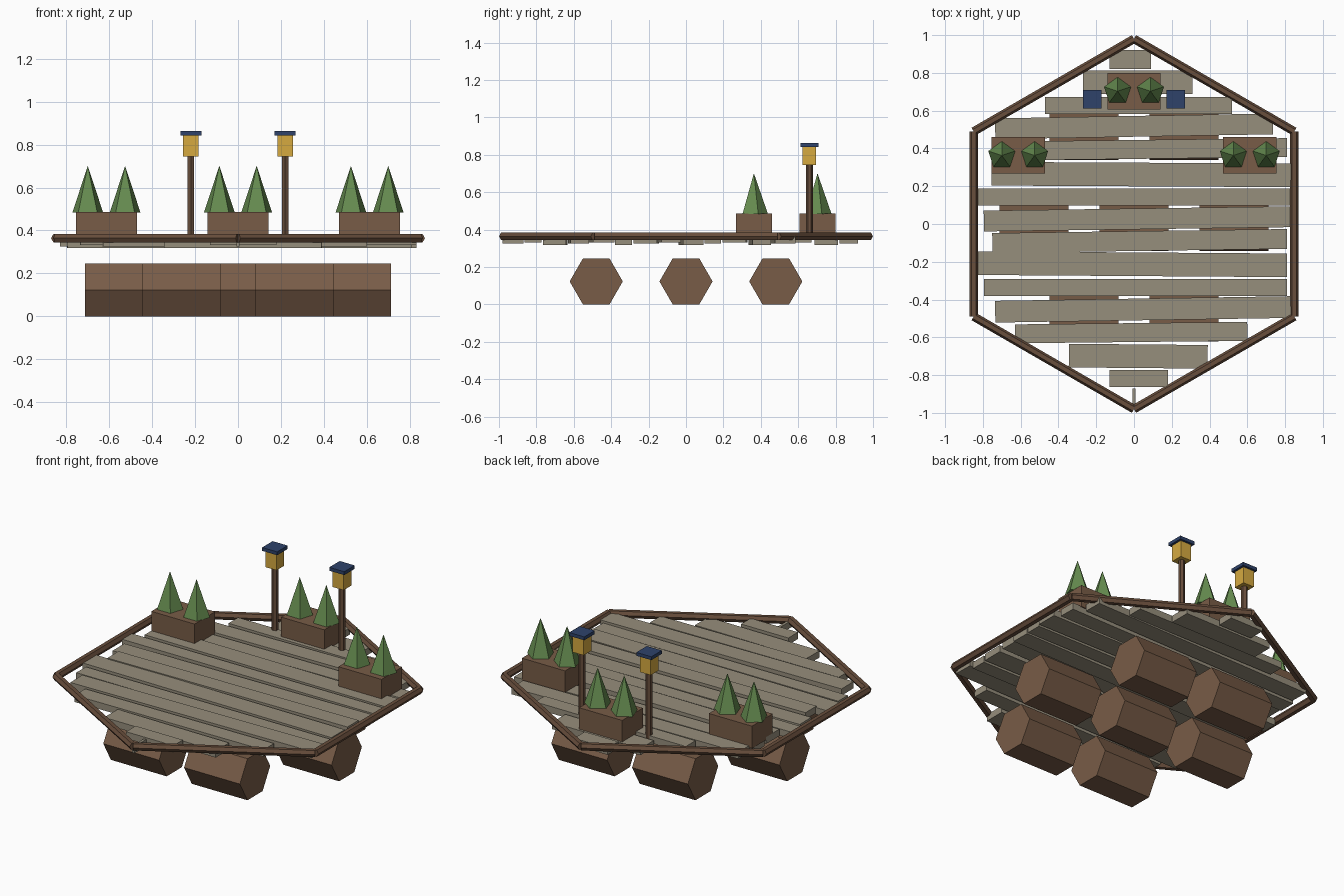
import bpy, math
from mathutils import Vector

if "Cube" in bpy.data.objects:
    bpy.data.objects.remove(bpy.data.objects["Cube"])


def srgb(name, r, g, b):
    m = bpy.data.materials.new(name)
    lin = [((c / 255 + 0.055) / 1.055) ** 2.4 for c in (r, g, b)]
    m.diffuse_color = (*lin, 1)
    m.use_nodes = True
    m.node_tree.nodes["Principled BSDF"].inputs["Base Color"].default_value = m.diffuse_color
    return m


LOG = srgb("log brown", 120, 92, 71)
DARK = srgb("dark rail brown", 104, 78, 60)
PLANK = srgb("weathered plank", 150, 142, 124)
LEAF = srgb("leaf green", 102, 140, 80)
GLOW = srgb("lantern yellow", 214, 170, 64)
ROOF = srgb("navy roof", 46, 66, 106)


def finish(name, mat):
    o = bpy.context.object
    o.name = name
    o.data.materials.append(mat)
    return o


def box(name, mat, loc, size, yaw=0):
    bpy.ops.mesh.primitive_cube_add(size=1, location=loc, rotation=(0, 0, yaw))
    o = finish(name, mat)
    o.scale = size
    return o


def rod(name, mat, a, b, r, sides=6):
    """Cylinder from a to b; horizontal rods get flat tops, points to the sides."""
    a, b = Vector(a), Vector(b)
    d = b - a
    bpy.ops.mesh.primitive_cylinder_add(vertices=sides, radius=r, depth=d.length,
                                        location=(a + b) / 2)
    o = finish(name, mat)
    if abs(d.z) < 1e-6:
        o.rotation_euler = (math.pi / 2, 0, math.atan2(d.y, d.x) + math.pi / 2)
        # turn the section so that flats face up and down
        for v in o.data.vertices:
            x, y = v.co.x, v.co.y
            c, s = math.cos(math.pi / 6), math.sin(math.pi / 6)
            v.co.x, v.co.y = c * x - s * y, s * x + c * y
    return o


# Seven floating logs in a 2-3-2 honeycomb
LR = 0.142
for y, xs in ((-0.48, (-0.265, 0.265)), (0, (-0.53, 0, 0.53)), (0.48, (-0.265, 0.265))):
    for x in xs:
        z = LR * math.cos(math.pi / 6)
        rod("log", LOG, (x - 0.183, y, z), (x + 0.183, y, z), LR)

# Uneven deck planks: y centre, left end, right end, width, slant in degrees
planks = [
    (0.87, -0.13, 0.09, 0.10, 0), (0.75, -0.27, 0.31, 0.125, 0),
    (0.627, -0.47, 0.52, 0.09, 0), (0.517, -0.735, 0.735, 0.11, 1),
    (0.395, -0.75, 0.81, 0.10, 0.7), (0.262, -0.755, 0.83, 0.125, -0.3),
    (0.143, -0.83, 0.825, 0.09, 0), (0.027, -0.795, 0.83, 0.11, 0.8),
    (-0.09, -0.75, 0.81, 0.105, 0.8), (-0.213, -0.83, 0.81, 0.125, -0.4),
    (-0.335, -0.795, 0.81, 0.09, 0), (-0.452, -0.735, 0.83, 0.115, 0.9),
    (-0.575, -0.63, 0.6, 0.10, 0.6), (-0.70, -0.345, 0.39, 0.125, -0.5),
    (-0.818, -0.13, 0.18, 0.09, 0), (-0.925, -0.008, 0.008, 0.11, 0),
]
for i, (y, x0, x1, w, a) in enumerate(planks):
    z = 0.345 + (0, -0.006, 0.006)[i % 3]
    box("deck_plank", PLANK, ((x0 + x1) / 2, y, z), (x1 - x0, w, 0.04), math.radians(a))

# Hexagonal rim rails
R = 0.98
for k in range(6):
    a0, a1 = math.radians(30 + 60 * k), math.radians(90 + 60 * k)
    rod("rim_rail", DARK, (R * math.cos(a0), R * math.sin(a0), 0.364),
        (R * math.cos(a1), R * math.sin(a1), 0.364), 0.0225)

# Planters, each with two small five-sided shrubs
for x, y in ((-0.613, 0.363), (0, 0.703), (0.613, 0.363)):
    box("planter", LOG, (x, y, 0.42), (0.283, 0.193, 0.132))
    for dx in (-0.087, 0.087):
        bpy.ops.mesh.primitive_cone_add(vertices=5, radius1=0.075, radius2=0, depth=0.217,
                                        location=(x + dx, y, 0.5925))
        finish("shrub", LEAF)

# Pair of lantern posts
for x in (-0.22, 0.22):
    y = 0.66
    rod("lantern_post", DARK, (x, y, 0.35), (x, y, 0.75), 0.018)
    box("lantern", GLOW, (x, y, 0.795), (0.072, 0.072, 0.1))
    box("lantern_roof", ROOF, (x, y, 0.853), (0.098, 0.098, 0.02))
